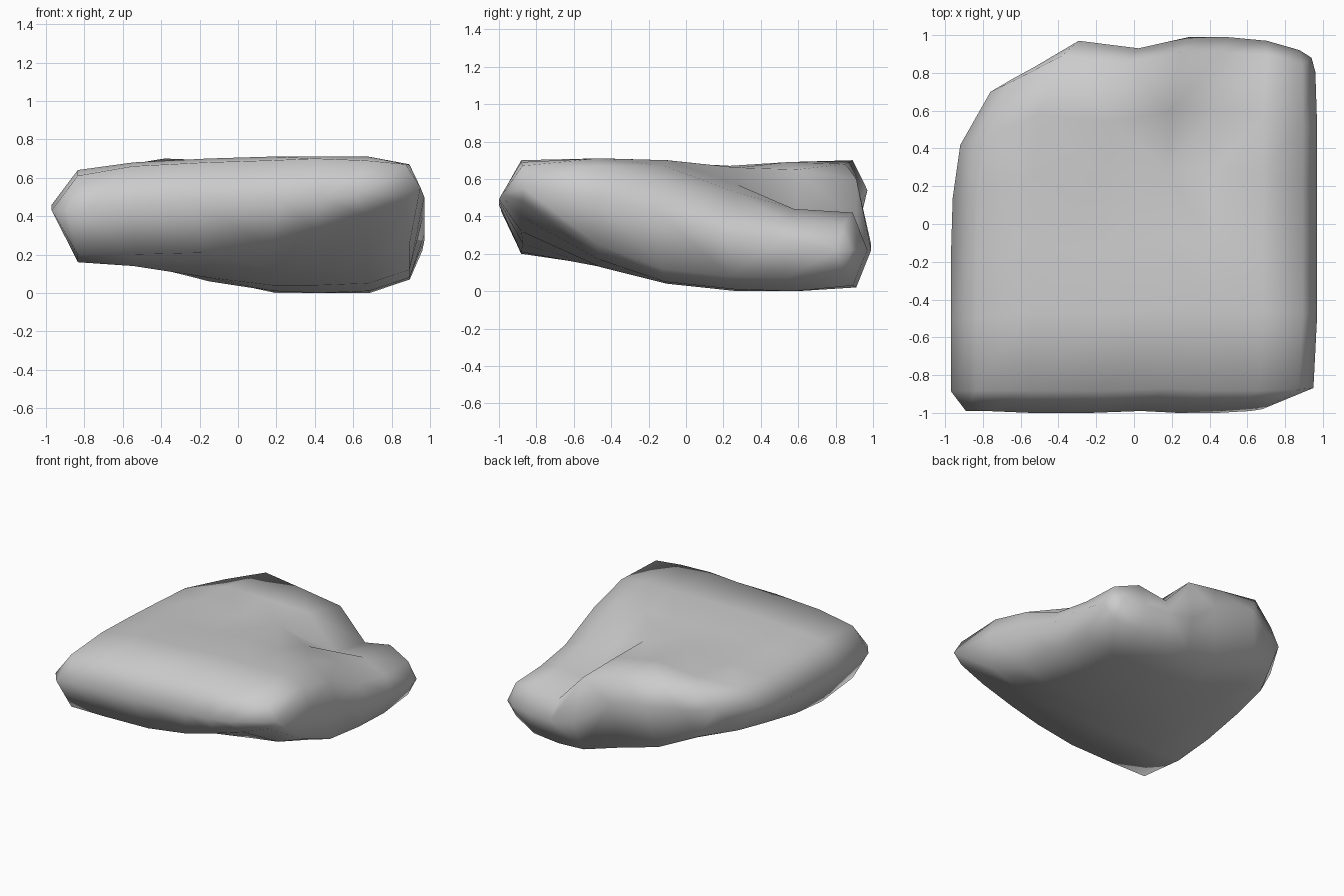
import bpy, bmesh

# Control grid: fractions across and along, outline limits
S = [0, .07, .22, .42, .59, .715, .85, .96, 1]
R = [0, .06, .27, .45, .64, .80, .96, 1]
LEFT = [-.89, -.97, -.97, -.97, -.96, -.92, -.76, -.64]
RIGHT = [.68, .95, .97, .97, .97, .97, .96, .94]
FRONT = [-.99, -.99, -1, -1, -.99, -1, -1, -.99, -.98]
BACK = [.77, .83, .97, .93, .99, .99, .97, .92, .88]

# Upper heights; the border is the widest rim
TOP = [
    [.43, .45, .46, .47, .47, .48, .49, .51, .52],
    [.43, .61, .66, .68, .69, .70, .69, .67, .55],
    [.46, .64, .68, .70, .71, .71, .71, .67, .50],
    [.44, .63, .67, .69, .70, .70, .67, .58, .42],
    [.45, .62, .67, .67, .66, .57, .53, .42, .30],
    [.50, .63, .68, .69, .65, .40, .44, .37, .27],
    [.54, .63, .70, .68, .60, .37, .42, .36, .22],
    [.52, .52, .54, .46, .25, .22, .22, .22, .22]]

# Underside heights inside the rim
UNDER = [
    [.20, .20, .21, .25, .32, .40, .48],
    [.16, .14, .14, .13, .13, .17, .25],
    [.19, .16, .08, .04, .04, .05, .12],
    [.25, .18, .06, .01, .00, .01, .08],
    [.29, .20, .07, .00, .00, .00, .07],
    [.31, .21, .10, .03, .02, .03, .10]]

NX, NY = len(S), len(R)
bm = bmesh.new()


def place(i, j, z):
    x = LEFT[j] + (RIGHT[j] - LEFT[j]) * S[i]
    y = FRONT[i] + (BACK[i] - FRONT[i]) * R[j]
    return bm.verts.new((x, y, z))


def skin(g):
    # diagonals run towards the nearest corner
    for j in range(NY - 1):
        for i in range(NX - 1):
            f = [g[j][i], g[j][i + 1], g[j + 1][i + 1], g[j + 1][i]]
            if (i < NX // 2) != (j < NY // 2):
                f = f[1:] + f[:1]
            bm.faces.new(f[:3])
            bm.faces.new((f[0], f[2], f[3]))


# Upper sheet, then lower sheet sharing the same rim
upper = [[place(i, j, TOP[j][i]) for i in range(NX)] for j in range(NY)]
lower = [[place(i, j, UNDER[j - 1][i - 1])
          if 0 < i < NX - 1 and 0 < j < NY - 1 else upper[j][i]
          for i in range(NX)] for j in range(NY)]
skin(upper)
skin(lower)
bmesh.ops.recalc_face_normals(bm, faces=bm.faces[:])
for f in bm.faces:
    f.smooth = True

mesh = bpy.data.meshes.new("rock")
bm.to_mesh(mesh)
bm.free()
rock = bpy.data.objects.new("rock", mesh)
bpy.context.collection.objects.link(rock)
